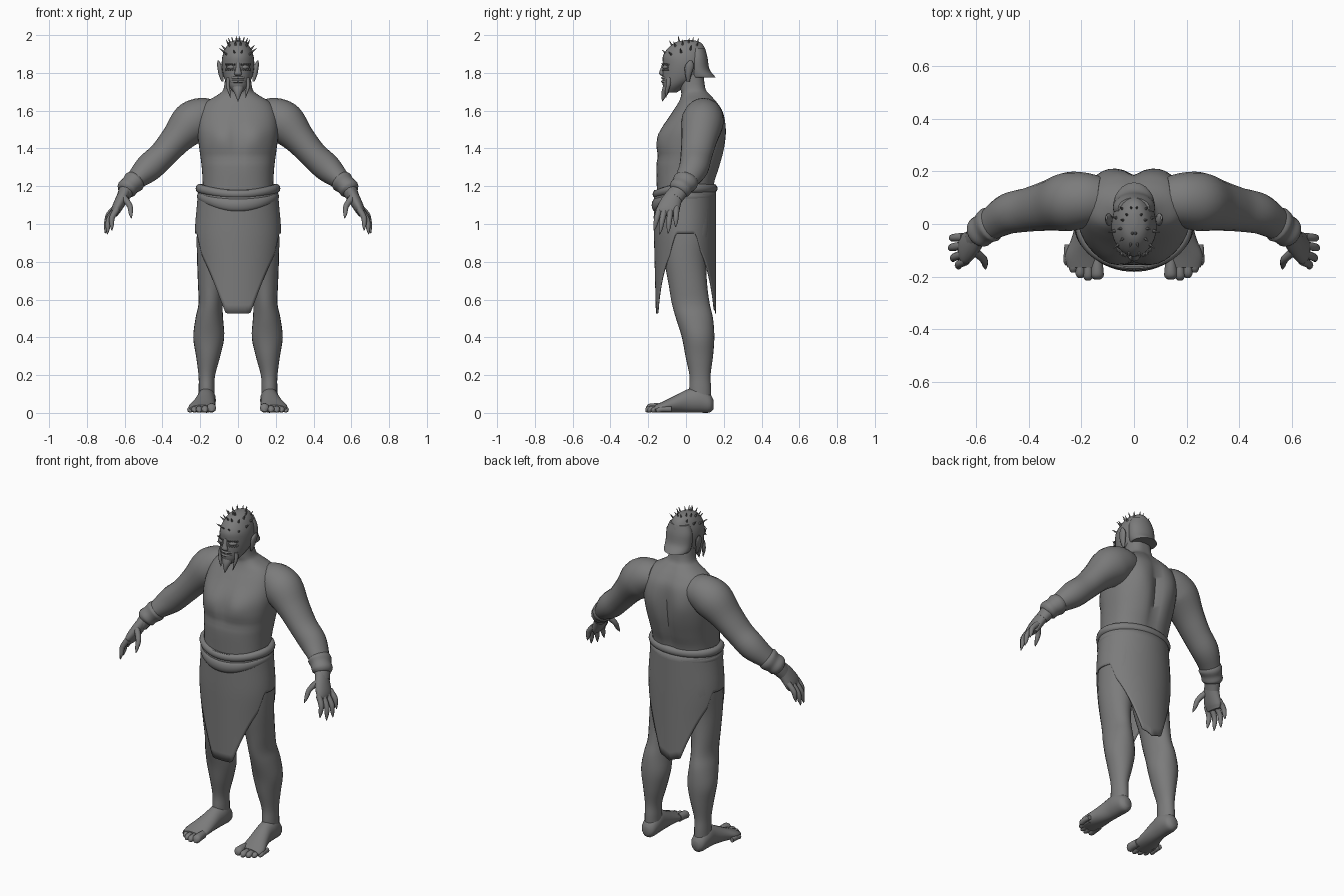
import bpy, bmesh, math
from mathutils import Vector

skin = bpy.data.materials.new("grey_clay")
skin.diffuse_color = (0.2, 0.2, 0.2, 1)
X, Y, Z = Vector((1, 0, 0)), Vector((0, 1, 0)), Vector((0, 0, 1))


def finish(name, bm, mirror=False, angle=50):
    bmesh.ops.recalc_face_normals(bm, faces=bm.faces)
    me = bpy.data.meshes.new(name)
    bm.to_mesh(me)
    bm.free()
    me.materials.append(skin)
    ob = bpy.data.objects.new(name, me)
    bpy.context.collection.objects.link(ob)
    bpy.ops.object.select_all(action='DESELECT')
    ob.select_set(True)
    bpy.context.view_layer.objects.active = ob
    bpy.ops.object.shade_smooth_by_angle(angle=math.radians(angle))
    if mirror:
        ob.modifiers.new("mirror", 'MIRROR').use_clip = False
    return ob


def bridge(bm, rings, closed=False):
    n = len(rings[0])
    last = len(rings) if closed else len(rings) - 1
    for i in range(last):
        a, b = rings[i], rings[(i + 1) % len(rings)]
        for j in range(n):
            k = (j + 1) % n
            bm.faces.new((a[j], a[k], b[k], b[j]))


def smooth_rows(rows, steps):
    """Catmull-Rom interpolation through the section rows."""
    out = []
    for i in range(len(rows) - 1):
        p0, p3 = rows[max(i - 1, 0)], rows[min(i + 2, len(rows) - 1)]
        for s in range(steps):
            t = s / steps
            out.append([0.5 * (2 * b + (c - a) * t + (2 * a - 5 * b + 4 * c - d) * t * t
                               + (3 * b - a - 3 * c + d) * t ** 3)
                        for a, b, c, d in zip(p0, rows[i], rows[i + 1], p3)])
    return out + [list(rows[-1])]


def add_loft(bm, rows, normal=None, sides=20, steps=4, power=1.0, warp=None):
    """Rows are x, y, z, radius across, radius deep."""
    rows = smooth_rows(rows, steps)
    pts = [Vector(r[:3]) for r in rows]
    rings = []
    for i, r in enumerate(rows):
        n = normal or (pts[min(i + 1, len(pts) - 1)] - pts[max(i - 1, 0)]).normalized()
        u = X if abs(n.y) > 0.95 else Y.cross(n).normalized()
        v = n.cross(u)
        ring = []
        for j in range(sides):
            a = math.tau * j / sides
            c, s = math.cos(a), math.sin(a)
            c, s = (math.copysign(abs(q) ** power, q) for q in (c, s))
            p = pts[i] + u * c * max(r[3], 0.001) + v * s * max(r[4], 0.001)
            ring.append(bm.verts.new(warp(p) if warp else p))
        rings.append(ring)
    bridge(bm, rings)
    bm.faces.new(rings[0])
    bm.faces.new(rings[-1])


def loft(name, rows, mirror=False, **kw):
    bm = bmesh.new()
    add_loft(bm, rows, **kw)
    return finish(name, bm, mirror)


def slices(data):
    """z, front y, back y, half width -> loft rows"""
    return [(0, (f + b) / 2, z, w, (b - f) / 2) for z, f, b, w in data]


def gauss(x, c, w):
    return math.exp(-((x - c) / w) ** 2)


# Torso with chest, spine groove and shoulder blades
def muscles(p):
    x, y, z = p
    if y > 0.06:
        y -= 0.03 * gauss(x, 0, 0.03) * gauss(z, 1.42, 0.2)
        y += 0.012 * gauss(abs(x), 0.11, 0.05) * gauss(z, 1.5, 0.09)
    elif y < -0.03:
        y += 0.012 * gauss(x, 0, 0.02) * gauss(z, 1.45, 0.12)
        y -= 0.016 * gauss(abs(x), 0.09, 0.06) * gauss(z, 1.46, 0.06)
        y += 0.008 * gauss(z, 1.36, 0.025)
    return Vector((x, y, z))


loft("torso", slices([
    (1.05, -.15, .145, .19), (1.2, -.155, .15, .187), (1.3, -.158, .18, .192),
    (1.4, -.155, .205, .205), (1.5, -.13, .21, .215), (1.59, -.075, .198, .205),
    (1.645, -.04, .165, .17), (1.685, -.025, .13, .105), (1.72, -.03, .105, .075),
    (1.82, -.04, .09, .066)]), normal=Z, sides=48, power=.85, warp=muscles)

# Arms
loft("arm", [(.13, .09, 1.575, .085, .09), (.19, .092, 1.565, .105, .105),
             (.25, .085, 1.53, .112, .112), (.325, .07, 1.45, .085, .096),
             (.40, .055, 1.365, .074, .084), (.475, .04, 1.295, .074, .078),
             (.545, .0, 1.23, .052, .062), (.585, -.03, 1.185, .042, .05),
             (.61, -.06, 1.14, .034, .045)], True)
loft("wrist_wrap", [(.535, .005, 1.24, .05, .06), (.55, -.003, 1.225, .06, .069),
                    (.57, -.018, 1.205, .053, .061), (.59, -.033, 1.185, .054, .06),
                    (.6, -.042, 1.172, .04, .046)], True)

# Hands with clawed fingers
bm = bmesh.new()
add_loft(bm, [(.595, -.045, 1.175, .03, .042), (.62, -.075, 1.125, .031, .053),
              (.645, -.095, 1.075, .026, .06), (.655, -.1, 1.045, .015, .05)])
for base, tip in [((.65, -.05, 1.085), (.70, -.055, .985)),
                  ((.655, -.083, 1.07), (.703, -.095, .95)),
                  ((.652, -.115, 1.07), (.692, -.14, .945)),
                  ((.64, -.14, 1.08), (.668, -.17, .965)),
                  ((.605, -.105, 1.14), (.565, -.172, 1.03))]:
    a, b = Vector(base), Vector(tip)
    mid = a.lerp(b, .45) + Vector((.014 if b.x > .6 else -.014, 0, .006))
    q = a.lerp(b, .75) + Vector((.007 if b.x > .6 else -.007, 0, 0))
    add_loft(bm, [(*a, .017, .017), (*mid, .015, .015), (*q, .011, .011),
                  (*b, .002, .002)], sides=10, steps=3)
finish("hand", bm, True)

# Legs
loft("leg", [(.105, 0, 1.08, .10, .13), (.118, 0, .95, .1, .125), (.125, -.005, .82, .092, .112),
             (.14, .01, .68, .072, .102), (.145, .025, .58, .064, .1),
             (.152, .045, .5, .073, .098), (.155, .064, .4, .082, .086),
             (.158, .07, .3, .064, .073), (.165, .074, .2, .044, .056),
             (.166, .075, .13, .042, .058), (.166, .075, .06, .042, .058)],
     True, normal=Z, sides=24)

# Feet and toes
bm = bmesh.new()
add_loft(bm, [(.166, .145, .045, .02, .025), (.166, .125, .052, .042, .05),
              (.167, .07, .068, .05, .067), (.17, .01, .063, .05, .062),
              (.18, -.06, .046, .06, .045), (.192, -.12, .031, .07, .03),
              (.192, -.165, .022, .062, .02)], normal=-Y)
for x, y, r in [(.14, -.212, .024), (.175, -.215, .018), (.205, -.205, .017),
                (.231, -.185, .016), (.253, -.158, .015)]:
    add_loft(bm, [(x, y + .08, r + .004, r * .8, r), (x, y + .035, r + .004, r, r),
                  (x, y + .012, r, r, r * .95), (x, y, r * .8, r * .45, r * .5)],
             normal=-Y, sides=10, steps=3)
finish("foot", bm, True)

# Wrap skirt: long front and back panels, arched openings at the sides
bm = bmesh.new()
rings, N, M = [], 96, 14
for i in range(M + 1):
    t, ring = i / M, []
    for j in range(N):
        a = math.tau * j / N
        c, s = math.cos(a), math.sin(a)
        ax = .226 * abs(c)
        low = .525 + max(0, ax - .07) * 2.45 + max(0, ax - .195) * 3.2
        if s > 0:
            low += .02 * min(1, ax / .05)
        z = 1.18 + (min(low, .95) - 1.18) * t
        w = .207 + .018 * gauss(z, .95, .16)
        d = .162 - .010 * max(0, (.95 - z) / .4) * (s < 0)
        ring.append(bm.verts.new((w * c, -.005 + d * s, z)))
    rings.append(ring)
bridge(bm, rings)
skirt = finish("skirt", bm)
sol = skirt.modifiers.new("cloth", 'SOLIDIFY')
sol.thickness, sol.offset = .006, 0


# Rolled waistband: upper roll all around, sagging fold at the front
def roll(name, z_side, sag, r_side, r_front, tall):
    bm, rings = bmesh.new(), []
    for j in range(64):
        a = math.tau * j / 64
        c, s = math.cos(a), math.sin(a)
        f = max(0, -s) ** 2
        r = r_side + (r_front - r_side) * f
        rings.append([bm.verts.new(((.204 + r * math.cos(b)) * c,
                                    -.006 + (.153 + r * math.cos(b)) * s,
                                    z_side - sag * f + tall * r * math.sin(b)))
                      for b in (math.tau * k / 12 for k in range(12))])
    bridge(bm, rings, True)
    finish(name, bm)


roll("waist_roll", 1.188, .03, .02, .018, 1.2)
roll("waist_fold", 1.145, .045, .013, .023, 1.6)

# Head with a flared guard at the nape
loft("head", slices([
    (1.695, -.105, -.05, .02), (1.73, -.122, .0, .052), (1.78, -.125, .085, .076),
    (1.84, -.122, .105, .086), (1.89, -.122, .11, .082), (1.935, -.092, .098, .064),
    (1.962, -.055, .075, .042), (1.973, -.01, .04, .012)]), normal=Z, sides=28)
loft("nape_guard", slices([(1.775, .01, .158, .072), (1.785, .01, .15, .077),
                           (1.82, .01, .124, .08), (1.88, .01, .114, .079),
                           (1.93, .02, .1, .06)]), normal=Z, sides=28)
loft("ear", [(.082, .012, 1.755, .006, .008), (.09, .012, 1.79, .012, .016),
             (.097, .018, 1.835, .013, .024), (.105, .024, 1.865, .004, .008)],
     True, normal=Z, sides=12)


def spike(bm, p, d, length, r):
    p, d = Vector(p), Vector(d).normalized()
    e = p + d * length
    m = p + d * length * .35
    add_loft(bm, [(*p, r, r), (*m, r * .6, r * .6), (*e, .0005, .0005)], sides=6, steps=1)


# Crown spikes
bm = bmesh.new()
for az, els in [(-78, (25, 50, 72)), (-45, (22, 48)), (-15, (30, 55)),
                (15, (38, 62)), (45, (48, 66)), (78, (60,))]:
    for el in els:
        a, e = math.radians(az), math.radians(el)
        d = Vector((math.cos(a) * math.cos(e), math.sin(a) * math.cos(e), math.sin(e)))
        p = Vector((d.x * .08, d.y * .11, 1.85 + d.z * .112))
        spike(bm, p, (d.x, d.y * .8, d.z + .15), .04, .009)
finish("crown_spikes", bm, True, 30)

# Face: brow, nose, lidded eyes with studs, mouth, moustache tusks and beard
bm = bmesh.new()
for k in range(5):
    x = .018 + .011 * k
    y = -.118 + 7 * x * x
    spike(bm, (x, y, 1.842), (.2, -1, .5), .018, .006)
    spike(bm, (x, y, 1.818), (.2, -1, -.4), .016, .006)
finish("eye_studs", bm, True, 30)
loft("eye", [(.018, -.112, 1.83, .005, .005), (.038, -.112, 1.83, .012, .012),
             (.06, -.096, 1.83, .005, .005)], True, sides=10)
loft("nose", [(0, -.118, 1.855, .010, .006), (0, -.126, 1.82, .013, .01),
              (0, -.128, 1.795, .02, .014), (0, -.118, 1.782, .012, .006)], normal=Z, sides=12)
for name, z in (("upper_lip", 1.774), ("lower_lip", 1.754)):
    loft(name, [(-.046, -.092, z - .004, .004, .004), (-.025, -.115, z, .007, .007),
                (0, -.124, z, .007, .008), (.025, -.115, z, .007, .007),
                (.046, -.092, z - .004, .004, .004)], sides=8)
loft("cheek_braid", [(.05, -.09, 1.775, .011, .012), (.054, -.094, 1.735, .010, .012),
                     (.047, -.102, 1.70, .007, .009), (.04, -.106, 1.668, .001, .001)],
     True, normal=Z, sides=10)
loft("beard", [(0, -.092, 1.74, .034, .026), (0, -.104, 1.71, .027, .024),
               (0, -.116, 1.68, .014, .015), (0, -.126, 1.648, .001, .001)],
     normal=Z, sides=14)
